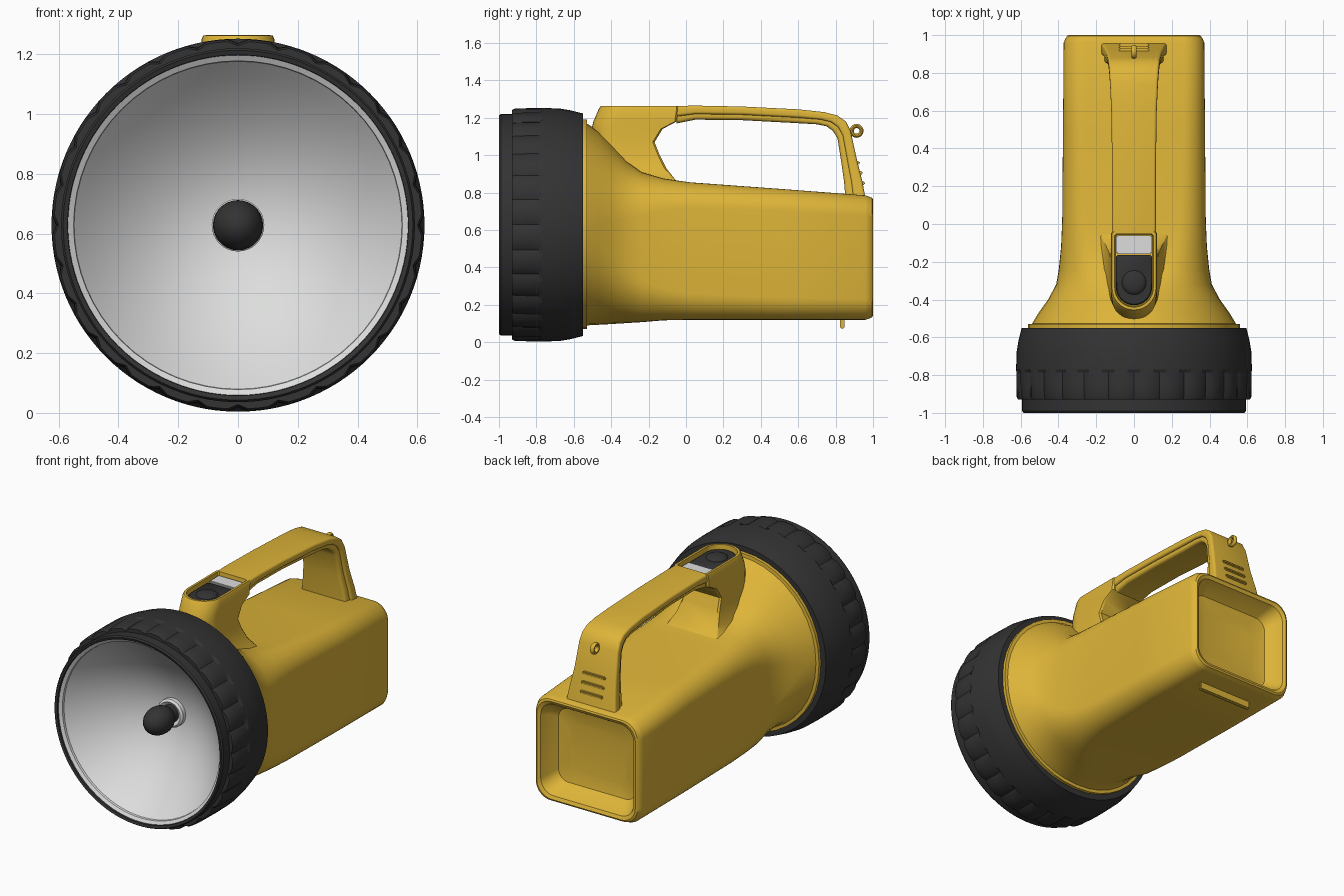
import bpy, bmesh, math
from mathutils import Vector

if "Cube" in bpy.data.objects:
    bpy.data.objects.remove(bpy.data.objects["Cube"])

AXIS_Z = 0.628


def material(name, rgb):
    m = bpy.data.materials.new(name)
    m.use_nodes = True
    m.diffuse_color = (*rgb, 1)
    bsdf = m.node_tree.nodes["Principled BSDF"]
    bsdf.inputs["Base Color"].default_value = (*rgb, 1)
    bsdf.inputs["Roughness"].default_value = 0.6
    return m


YELLOW = material("yellow plastic", (0.73, 0.46, 0.04))
BLACK = material("black rubber", (0.033, 0.033, 0.034))
SILVER = material("silver reflector", (0.72, 0.73, 0.72))


def finish(name, bm, mat, angle=35):
    bmesh.ops.recalc_face_normals(bm, faces=bm.faces)
    mesh = bpy.data.meshes.new(name)
    bm.to_mesh(mesh)
    bm.free()
    mesh.materials.append(mat)
    obj = bpy.data.objects.new(name, mesh)
    bpy.context.collection.objects.link(obj)
    bpy.ops.object.select_all(action="DESELECT")
    obj.select_set(True)
    bpy.context.view_layer.objects.active = obj
    bpy.ops.object.shade_smooth_by_angle(angle=math.radians(angle))
    return obj


def loft(name, rings, mat, wrap=False, angle=35):
    """Skin a list of equal-length rings; cap the ends or wrap them round."""
    bm = bmesh.new()
    vs = [[bm.verts.new(p) for p in ring] for ring in rings]
    n = len(rings[0])
    pairs = list(zip(vs, vs[1:])) + ([(vs[-1], vs[0])] if wrap else [])
    for a, b in pairs:
        for i in range(n):
            j = (i + 1) % n
            bm.faces.new((a[i], a[j], b[j], b[i]))
    if not wrap:
        bm.faces.new(vs[0])
        bm.faces.new(vs[-1])
    return finish(name, bm, mat, angle)


def rounded(hw, hv, r, steps=8):
    """Rounded rectangle as (u, v) pairs."""
    r = min(r, 0.98 * hw, 0.98 * hv)
    pts = []
    for k, (su, sv) in enumerate(((1, 1), (-1, 1), (-1, -1), (1, -1))):
        for s in range(steps + 1):
            a = math.pi / 2 * (k + s / steps)
            pts.append((su * (hw - r) + r * math.cos(a), sv * (hv - r) + r * math.sin(a)))
    return pts


def lathe(name, profile, mat, n=64, wrap=False, groove=None, angle=35):
    """Turn (radius, y) points round the lamp axis."""
    rings = []
    for k, (r, y) in enumerate(profile):
        ring = []
        for i in range(n):
            a = 2 * math.pi * i / n
            q = r - (groove(k, i) if groove else 0)
            ring.append((q * math.cos(a), y, AXIS_Z + q * math.sin(a)))
        rings.append(ring)
    return loft(name, rings, mat, wrap, angle)


def sphere(name, loc, scale, mat):
    bm = bmesh.new()
    bmesh.ops.create_uvsphere(bm, u_segments=24, v_segments=14, radius=1)
    for v in bm.verts:
        v.co = Vector(loc) + Vector(a * b for a, b in zip(v.co, scale))
    return finish(name, bm, mat)


def block(name, x, y, z, mat, bevel=0.006):
    """Bevelled box from half width x and (low, high) pairs for y and z."""
    bm = bmesh.new()
    bmesh.ops.create_cube(bm, size=1)
    for v in bm.verts:
        v.co = (v.co.x * 2 * x, (y[0] + y[1]) / 2 + v.co.y * (y[1] - y[0]),
                (z[0] + z[1]) / 2 + v.co.z * (z[1] - z[0]))
    bmesh.ops.bevel(bm, geom=bm.edges[:], offset=bevel, segments=2, affect="EDGES")
    return finish(name, bm, mat)


# Rubber bezel with shallow grip grooves
bezel = [(0.565, -0.95), (0.57, -0.995), (0.585, -1.0), (0.592, -0.99), (0.592, -0.93),
         (0.615, -0.93), (0.622, -0.915), (0.624, -0.85), (0.624, -0.785), (0.624, -0.77),
         (0.622, -0.68), (0.612, -0.62), (0.595, -0.55), (0.53, -0.55), (0.53, -0.6)]
lathe("bezel", bezel, BLACK, n=112, wrap=True, angle=28,
      groove=lambda k, i: 0.015 if 5 <= k <= 8 and i % 4 == 0 else 0)

# Reflector bowl, rim, bulb socket and bulb
bowl = [(r, -0.64 - 0.32 * (r / 0.55) ** 2) for r in [0.06 + 0.49 * i / 14 for i in range(15)]]
lathe("reflector", bowl + [(r, y + 0.015) for r, y in reversed(bowl)], SILVER, wrap=True)
lathe("reflector_rim", [(0.548, -0.955), (0.55, -0.972), (0.572, -0.985), (0.572, -0.95)],
      SILVER, wrap=True)
lathe("bulb_socket", [(0.088, -0.63), (0.088, -0.675), (0.075, -0.685), (0.05, -0.67), (0.05, -0.63)],
      SILVER, n=32, wrap=True)
lathe("bulb_neck", [(0.055, -0.63), (0.055, -0.76)], BLACK, n=24)
sphere("bulb", (0, -0.79, AXIS_Z), (0.084, 0.11, 0.084), BLACK)

# Body: round collar blending into a rounded box with a hollow back
# (y, half width, bottom, top, corner radius)
body = [(-0.58, 0.56, 0.07, 1.19, 1), (-0.53, 0.56, 0.07, 1.19, 1), (-0.528, 0.54, 0.09, 1.168, 1),
        (-0.47, 0.505, 0.093, 1.13, 0.5), (-0.40, 0.455, 0.097, 1.06, 0.41),
        (-0.32, 0.412, 0.102, 0.97, 0.31), (-0.24, 0.398, 0.107, 0.91, 0.23),
        (-0.12, 0.386, 0.117, 0.875, 0.17), (0.02, 0.38, 0.12, 0.855, 0.14),
        (0.5, 0.376, 0.12, 0.82, 0.12), (0.96, 0.372, 0.12, 0.785, 0.11),
        (0.975, 0.366, 0.125, 0.78, 0.11), (0.995, 0.355, 0.133, 0.772, 0.1),
        (1.0, 0.345, 0.143, 0.762, 0.1), (0.99, 0.325, 0.163, 0.742, 0.09),
        (0.94, 0.305, 0.185, 0.72, 0.08), (0.89, 0.27, 0.22, 0.685, 0.07),
        (0.875, 0.2, 0.29, 0.61, 0.06)]
loft("body", [[(u, y, (lo + hi) / 2 + v) for u, v in rounded(hw, (hi - lo) / 2, r, 10)]
              for y, hw, lo, hi, r in body], YELLOW)


# Switch housing: upright with a round front and an open pocket on top
def plan(z, front, back, hw):
    arc = [math.pi * i / 16 for i in range(17)]
    ring = [(hw * math.cos(a), front + hw - hw * math.sin(a), z) for a in arc]
    return ring + [(-hw, back - 0.01, z), (-hw + 0.01, back, z), (hw - 0.01, back, z), (hw, back - 0.01, z)]


housing = [(0.8, -0.5, 0.02, 0.23), (0.86, -0.5, -0.05, 0.18), (0.93, -0.5, -0.105, 0.148),
           (1.0, -0.5, -0.14, 0.132), (1.07, -0.5, -0.168, 0.125), (1.14, -0.505, -0.125, 0.122),
           (1.18, -0.495, -0.05, 0.122), (1.25, -0.465, -0.04, 0.122), (1.263, -0.455, -0.04, 0.116),
           (1.263, -0.44, -0.052, 0.102), (1.215, -0.435, -0.056, 0.099)]
loft("switch_housing", [plan(*s) for s in housing], YELLOW)
loft("switch_plate", [plan(1.2, -0.43, -0.165, 0.096), plan(1.235, -0.43, -0.165, 0.096),
                      plan(1.24, -0.424, -0.17, 0.09)], BLACK)
sphere("switch_button", (0, -0.31, 1.237), (0.065, 0.065, 0.025), BLACK)
block("indicator_lens", 0.094, (-0.158, -0.06), (1.2, 1.245), SILVER)

# Handle: narrow core with a wider outer strap (outer y z, inner y z, half width)
handle = [(-0.05, 1.263, -0.05, 1.17, 0.116), (0.05, 1.265, 0.05, 1.19, 0.116),
          (0.3, 1.26, 0.3, 1.187, 0.116), (0.6, 1.245, 0.58, 1.172, 0.12),
          (0.74, 1.23, 0.7, 1.165, 0.126), (0.81, 1.212, 0.75, 1.155, 0.13),
          (0.855, 1.18, 0.785, 1.13, 0.134), (0.88, 1.13, 0.81, 1.09, 0.138),
          (0.915, 0.97, 0.832, 0.95, 0.148), (0.943, 0.86, 0.845, 0.86, 0.162),
          (0.965, 0.74, 0.855, 0.74, 0.178)]


def handle_loft(name, depth, trim, r):
    rings = []
    for oy, oz, iy, iz, hw in handle:
        outer, full = Vector((0, oy, oz)), Vector((0, iy - oy, iz - oz))
        half = full * depth / 2
        mid, up = outer + half, -half.normalized()
        rings.append([mid + up * v + Vector((u, 0, 0))
                      for u, v in rounded(hw - trim, half.length, r, 4)])
    loft(name, rings, YELLOW)


handle_loft("handle_core", 1.0, 0.014, 0.02)
handle_loft("handle_strap", 0.6, 0.0, 0.014)

# Ribs on the back of the handle, strap loop and rear foot
for i in range(3):
    z = 0.85 + 0.055 * i
    y = 0.945 - 0.014 * i
    block("handle_rib_%d" % (i + 1), 0.08, (y - 0.03, y + 0.012), (z - 0.01, z + 0.01), YELLOW)

loop = []
for i in range(24):
    a = 2 * math.pi * i / 24
    out = Vector((0, math.cos(a), math.sin(a)))
    loop.append([Vector((0, 0.912, 1.13)) + out * (0.026 + 0.011 * math.cos(b)) +
                 Vector((0.014 * math.sin(b), 0, 0)) for b in [math.pi * k / 5 for k in range(10)]])
loft("strap_loop", loop, YELLOW, wrap=True)
block("rear_foot", 0.19, (0.823, 0.847), (0.072, 0.14), YELLOW)
